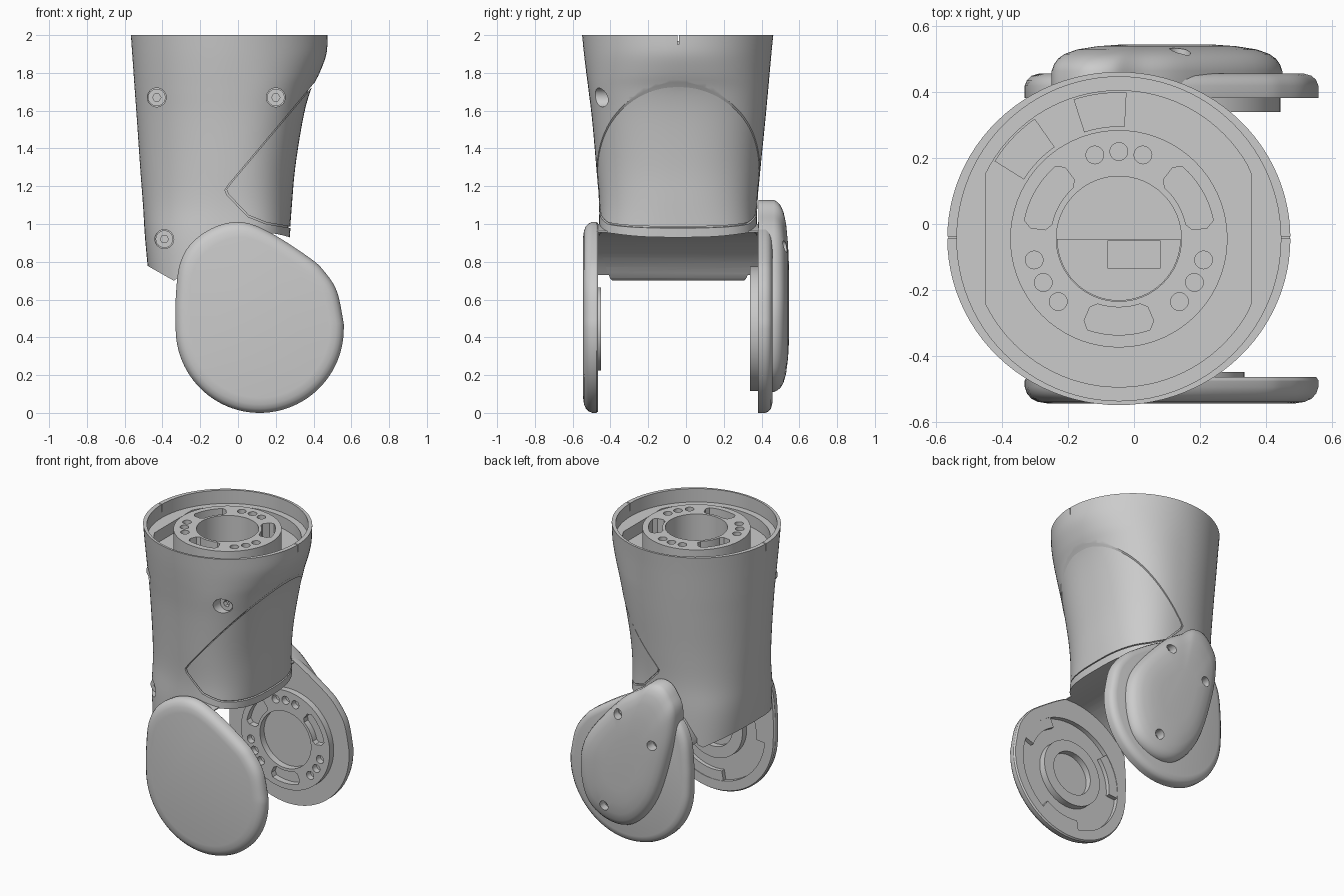
import bpy, bmesh, math
from mathutils import Vector

cube = bpy.data.objects.get("Cube")
if cube:
    bpy.data.objects.remove(cube, do_unlink=True)

grey = bpy.data.materials.new("neutral grey")
grey.use_nodes = True
COLOR = (0.6, 0.6, 0.6, 1)
grey.diffuse_color = COLOR
grey.node_tree.nodes["Principled BSDF"].inputs["Base Color"].default_value = COLOR

TOP = (-0.046, -0.045)     # axis of the upper joint (x, y)
HUB = (0.115, 0.445)       # axis of the lower joint (x, z)


# ---------- helpers ----------
def loft(name, rings):
    """Closed skin through equal-length rings, capped at both ends."""
    bm = bmesh.new()
    loops = [[bm.verts.new(p) for p in ring] for ring in rings]
    n = len(loops[0])
    for a, b in zip(loops, loops[1:]):
        for i in range(n):
            j = (i + 1) % n
            bm.faces.new((a[i], a[j], b[j], b[i]))
    bm.faces.new(loops[0])
    bm.faces.new(loops[-1])
    bmesh.ops.recalc_face_normals(bm, faces=bm.faces)
    mesh = bpy.data.meshes.new(name)
    bm.to_mesh(mesh)
    bm.free()
    mesh.materials.append(grey)
    ob = bpy.data.objects.new(name, mesh)
    bpy.context.collection.objects.link(ob)
    return ob


def prism(name, outline, lo, hi, axis="z"):
    put = (lambda u, v, w: (u, v, w)) if axis == "z" else (lambda u, v, w: (u, w, v))
    return loft(name, [[put(u, v, w) for u, v in outline] for w in (lo, hi)])


def boolean(ob, cutters, op="DIFFERENCE"):
    for cutter in cutters:
        mod = ob.modifiers.new("cut", "BOOLEAN")
        mod.operation, mod.solver, mod.object = op, "EXACT", cutter
        bpy.context.view_layer.update()
        dg = bpy.context.evaluated_depsgraph_get()
        mesh = bpy.data.meshes.new_from_object(ob.evaluated_get(dg))
        ob.modifiers.clear()
        ob.data = mesh
        bpy.data.objects.remove(cutter, do_unlink=True)
    return ob


def circle(c, r, n=64):
    return [(c[0] + r * math.cos(2 * math.pi * i / n),
             c[1] + r * math.sin(2 * math.pi * i / n)) for i in range(n)]


def arc(c, r, a0, a1, n=16):
    steps = [math.radians(a0 + (a1 - a0) * i / n) for i in range(n + 1)]
    return [(c[0] + r * math.cos(a), c[1] + r * math.sin(a)) for a in steps]


def sector(c, r0, r1, a0, a1):
    return arc(c, r1, a0, a1) + arc(c, r0, a1, a0)


def grow(points, c, s):
    return [(c[0] + (u - c[0]) * s, c[1] + (v - c[1]) * s) for u, v in points]


def spline(points, steps, closed):
    """Catmull-Rom samples through points of any dimension."""
    pts = [Vector(p) for p in points]
    n, out = len(pts), []
    for i in range(n if closed else n - 1):
        pick = lambda k: pts[k % n] if closed else pts[min(max(k, 0), n - 1)]
        a, b, c, d = (pick(i + k) for k in (-1, 0, 1, 2))
        for s in range(steps):
            t = s / steps
            out.append(0.5 * (2 * b + (c - a) * t + (2 * a - 5 * b + 4 * c - d) * t ** 2
                              + (3 * b - a - 3 * c + d) * t ** 3))
    return out if closed else out + [pts[-1]]


# ---------- housing skin: z, x min, x max, y min, y max, squareness of -x and +x halves ----------
ROWS = [(2, -.567, .475, -.55, .462, 2, 2), (1.9, -.56, .468, -.54, .452, 2, 2.05),
        (1.8, -.553, .432, -.528, .443, 2, 2.2), (1.7, -.546, .384, -.515, .434, 2, 2.4),
        (1.55, -.535, .345, -.497, .42, 2, 2.45), (1.3, -.518, .305, -.475, .395, 2.05, 2.4),
        (1.1, -.503, .287, -.46, .378, 2.2, 2.5), (.9, -.49, .272, -.46, .375, 2.5, 2.8),
        (.6, -.46, .25, -.45, .37, 2.8, 3)]
SECTIONS = spline(ROWS, 5, False)


def skin(name, scale=1.0, n=96):
    rings = []
    for z, x0, x1, y0, y1, p, q in SECTIONS:
        ring = []
        for i in range(n):
            t = 2 * math.pi * i / n
            c, s = math.cos(t), math.sin(t)
            e = 2 / (q if c > 0 else p)
            half = (x1 - TOP[0]) if c > 0 else (TOP[0] - x0)
            ring.append((TOP[0] + math.copysign(abs(c) ** e, c) * scale * half,
                         (y0 + y1) / 2 + math.copysign(abs(s) ** e, s) * scale * (y1 - y0) / 2, z))
        rings.append(ring)
    return loft(name, rings)


def front_y(x, z):
    _, x0, x1, y0, y1, p, q = min(SECTIONS, key=lambda r: abs(r[0] - z))
    f, e = ((x - TOP[0]) / (x1 - TOP[0]), q) if x > TOP[0] else ((TOP[0] - x) / (TOP[0] - x0), p)
    return (y0 + y1) / 2 - (y1 - y0) / 2 * (1 - f ** e) ** (1 / e)


# side profile of the slanted panel and of the arch below the housing
PANEL = [(.7, 2.1), (.385, 1.725), (-.045, 1.215), (-.07, 1.18), (-.06, 1.155),
         (.05, 1.04), (.15, 1.0), (.28, .978), (.7, .92)]
MID = (.3, 1.3)
ARCH = [(-.8, .96), (-.34, .70)] + arc(HUB, .51, 148, 20, 32) + [(.8, .3), (-.8, .3)]


def arch_cut():
    return prism("arch_cutter", ARCH, -1, 1, "y")


housing = skin("housing")
boolean(housing, [arch_cut(), prism("panel_cutter", PANEL, -1, 1, "y")])

# stepped recess, flat-sided well and central bore
well = [(min(max(x, -.45), .355), y) for x, y in circle(TOP, .45, 96)]
cuts = [prism("recess", circle(TOP, .492, 96), 1.91, 2.1),
        prism("well", well, 1.83, 1.96),
        prism("bore", circle(TOP, .19), 1.52, 1.9)]
for x in (-.56, .47):                                   # seam notches in the rim
    cuts.append(prism("notch", [(x - .05, -.044), (x + .05, -.044),
                                (x + .05, -.038), (x - .05, -.038)], 1.95, 2.1))
screws = [(-.43, 1.67), (.2, 1.67), (-.39, .92)]
for x, z in screws:
    y = front_y(x, z)
    cuts.append(prism("screw_hole", circle((x, z), .05, 32), y - .2, y + .08, "y"))
boolean(housing, cuts)

slanted_panel = boolean(skin("slanted_panel", .995),
                        [prism("c", grow(PANEL, MID, .975), -1, 1, "y")], "INTERSECT")
panel_core = boolean(skin("panel_core", .965),
                     [prism("c", grow(PANEL, MID, 1.07), -1, 1, "y")], "INTERSECT")
boolean(panel_core, [arch_cut()])

# socket-head screws sunk in the housing
for i, (x, z) in enumerate(screws):
    y = front_y(x, z) + .045
    head = prism(f"housing_screw_{i + 1}", circle((x, z), .046, 32), y, y + .06, "y")
    boolean(head, [prism("hex", circle((x, z), .022, 6), y - .02, y + .03, "y")])


# ---------- joint horns: slotted and drilled rings ----------
def horn(name, c, lo, hi, axis):
    ring = prism(name, circle(c, .33, 72), lo, hi, axis)
    floor, roof = (lo + .015, hi + .1) if axis == "z" else (lo - .1, hi - .01)
    holes = [prism("h", circle(c, .19), lo - .1, hi + .1, axis)]
    for a in (30, 150, 270):
        # slot with rounded corners
        slot = arc(c, .292, a - 19, a + 19) + arc(c, .27, a + 23, a + 23, 1) \
            + arc(c, .225, a + 23, a + 23, 1) + arc(c, .208, a + 18, a - 18) \
            + arc(c, .225, a - 23, a - 23, 1) + arc(c, .27, a - 23, a - 23, 1)
        unique = [p for k, p in enumerate(slot) if p != slot[k - 1]]
        holes.append(prism("h", unique, floor, roof, axis))
        for b in (-16, 0, 16):
            p = arc(c, .265, a + 60 + b, a + 60 + b, 1)[0]
            holes.append(prism("h", circle(p, .027, 20), lo - .1, hi + .1, axis))
    return boolean(ring, holes)


horn("upper_horn", TOP, 1.83, 1.97, "z")
horn("lower_horn", HUB, .34, .392, "y")
for i, (a, b) in enumerate(((87, 108), (125, 148))):
    prism(f"well_pad_{i + 1}", sector(TOP, .34, .445, a, b), 1.82, 1.85)
prism("bore_step", arc(TOP, .188, 180, 360, 32), 1.5, 1.6)
prism("bore_block", [(-.08, -.135), (.08, -.135), (.08, -.05), (-.08, -.05)], 1.58, 1.66)

# ---------- arms ----------
ARM = arc(HUB, .445, 180, 360, 48) + spline(
    [(.56, .47), (.525, .64), (.46, .745), (.38, .82), (.17, .955), (.02, 1.01), (-.12, .985),
     (-.245, .9), (-.31, .78), (-.33, .6), (-.331, .47)], 5, False)
COVER = spline([(.22, .115), (.05, .15), (-.11, .35), (-.22, .7), (-.25, .95), (-.21, 1.06),
                (-.15, 1.12), (-.07, 1.12), (.01, 1.06), (.16, .95), (.4, .66),
                (.45, .43), (.39, .21)], 6, True)


def dome(name, outline, c, steps):
    return loft(name, [[(u, y, v) for u, v in grow(outline, c, s)] for y, s in steps])


ARM_MID = (.11, .5)
front_arm = dome("front_arm", ARM, ARM_MID,
                 [(-.465, .985), (-.475, 1), (-.495, 1), (-.515, .985), (-.53, .955),
                  (-.54, .91), (-.545, .84)])
boolean(front_arm, [prism("pocket", circle(HUB, .375, 72), -.495, -.4, "y")])
back_arm = dome("back_arm", ARM, ARM_MID,
                [(.382, 1), (.42, 1), (.437, .985), (.45, .955), (.457, .9)])
boolean(back_arm, [prism("socket", circle(HUB, .19), .3, .425, "y")])

# boss and locking tabs inside the front arm
boss = prism("front_boss", circle(HUB, .22), -.505, -.45, "y")
boolean(boss, [prism("h", circle(HUB, .145), -.49, -.4, "y")])
for i, a in enumerate((20, 140, 260)):
    prism(f"front_tab_{i + 1}", sector(HUB, .31, .38, a, a + 45), -.5, -.468, "y")

# back cover with three sunken screws
back_cover = dome("back_cover", COVER, (.1, .55),
                  [(.385, 1), (.465, 1), (.485, .98), (.502, .945), (.516, .89),
                   (.53, .78), (.54, .6), (.545, .4)])
spots = [(.14, .88), (-.12, .74), (.24, .24)]
boolean(back_cover, [prism("h", circle(p, .032, 24), .475, .7, "y") for p in spots])
for i, (x, z) in enumerate(spots):
    prism(f"cover_screw_{i + 1}", circle((x, z), .02, 6), .465, .485, "y")

# neck joining both arms to the housing above the arch
NECK = [(-.31, .76), (-.24, .885), (-.11, .975), (.02, 1.0), (.15, .962)] \
    + arc(HUB, .512, 86, 146, 12)
prism("neck", NECK, -.48, .39, "y")

# ---------- shading ----------
bpy.ops.object.select_all(action="DESELECT")
for ob in bpy.context.scene.objects:
    if ob.type == "MESH":
        ob.select_set(True)
        bpy.context.view_layer.objects.active = ob
bpy.ops.object.shade_smooth_by_angle(angle=math.radians(32))
